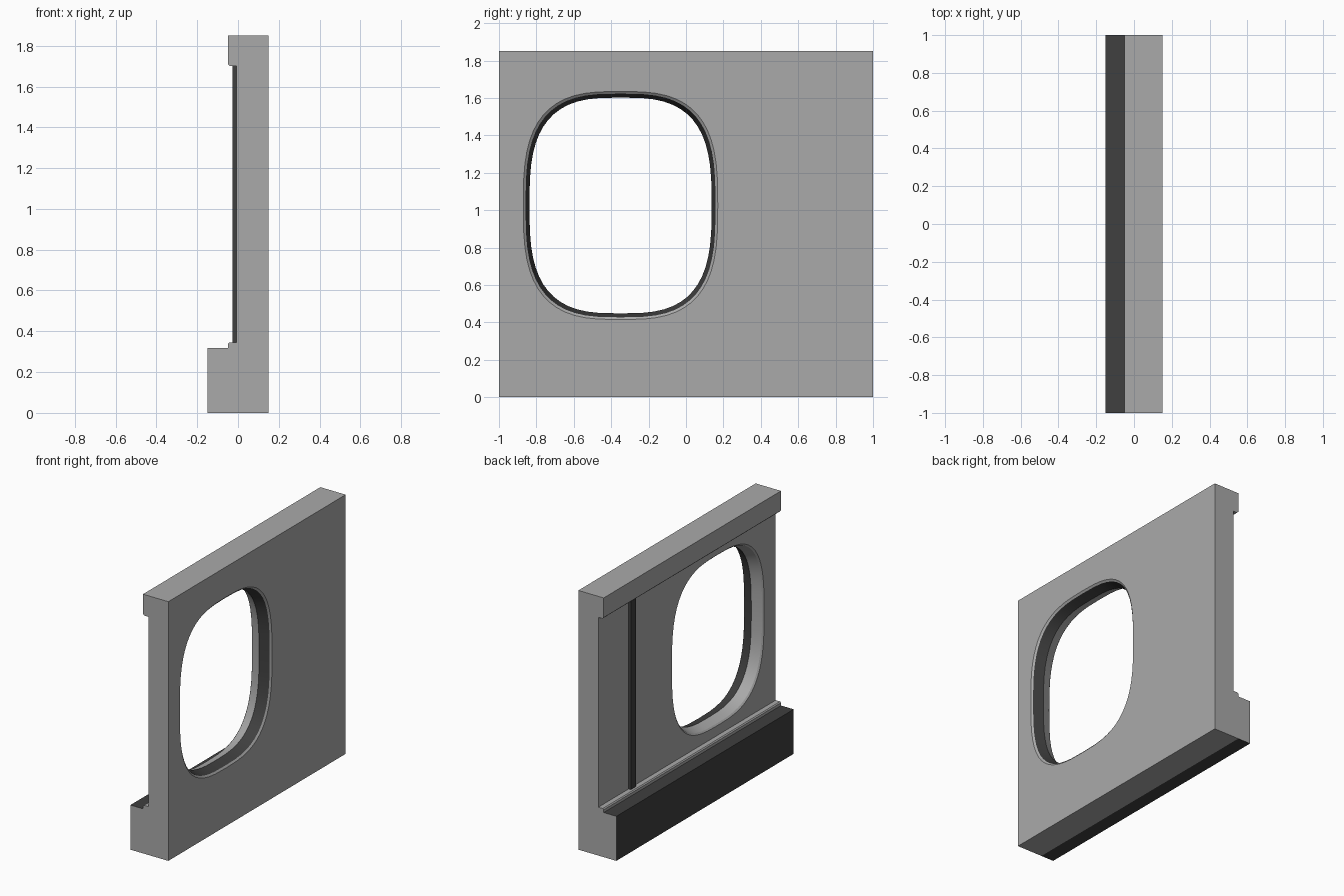
import bpy, bmesh, math

cube = bpy.data.objects.get("Cube")
if cube:
    bpy.data.objects.remove(cube, do_unlink=True)


def material(name, value):
    m = bpy.data.materials.new(name)
    m.use_nodes = True
    colour = (value, value, value, 1)
    m.diffuse_color = colour
    m.node_tree.nodes["Principled BSDF"].inputs["Base Color"].default_value = colour
    return m


GREY, DARK = 0, 1
MATS = [material("panel grey", 0.40), material("dark rubber", 0.05)]


def finish(name, bm):
    bmesh.ops.recalc_face_normals(bm, faces=bm.faces)
    mesh = bpy.data.meshes.new(name)
    bm.to_mesh(mesh)
    bm.free()
    for m in MATS:
        mesh.materials.append(m)
    obj = bpy.data.objects.new(name, mesh)
    bpy.context.collection.objects.link(obj)
    return obj


def loft(rings):
    """Join equal closed rings of points with quads and cap both ends."""
    bm = bmesh.new()
    rows = [[bm.verts.new(p) for p in ring] for ring in rings]
    bands = []
    for a, b in zip(rows, rows[1:]):
        n = len(a)
        bands.append([bm.faces.new((a[i], a[(i + 1) % n], b[(i + 1) % n], b[i]))
                      for i in range(n)])
    caps = [bm.faces.new(rows[0]), bm.faces.new(rows[-1])]
    return bm, bands, caps


def extrude_profile(profile, y0, y1):
    return loft([[(x, y, z) for x, z in profile] for y in (y0, y1)])


# Wall panel: side profile with top header and bottom rail
FACE = -0.008
profile = [(0.15, 0), (0.15, 1.85), (-0.05, 1.85), (-0.05, 1.71), (-0.04, 1.70),
           (FACE, 1.70), (FACE, 0.345), (-0.043, 0.345), (-0.05, 0.338), (-0.05, 0)]
wall = finish("wall_panel", extrude_profile(profile, -1, 1)[0])


# Window cutter: rounded opening, narrowest in the middle of the wall
def opening(x, grow, sides=56, power=3.0):
    ring = []
    for i in range(sides):
        a = 2 * math.pi * i / sides
        c, s = math.cos(a), math.sin(a)
        y = math.copysign(abs(c) ** (2 / power), c) * (0.52 + grow)
        z = math.copysign(abs(s) ** (2 / power), s) * (0.61 + grow)
        ring.append((x, y - 0.35, z + 1.025))
    return ring


steps = [(-0.018, 0.01), (0.002, -0.01), (0.07, -0.033), (0.14, -0.012), (0.16, 0.012)]
bm, bands, caps = loft([opening(x, g) for x, g in steps])
for f in bands[2]:
    f.material_index = DARK
cutter = finish("window_cutter", bm)
cutter.hide_render = True

cut = wall.modifiers.new("window", "BOOLEAN")
cut.operation = "DIFFERENCE"
cut.solver = "EXACT"
cut.object = cutter
bpy.context.view_layer.objects.active = wall
wall.select_set(True)
bpy.ops.object.modifier_apply(modifier=cut.name)
bpy.data.objects.remove(cutter, do_unlink=True)
bpy.ops.object.shade_smooth_by_angle(angle=math.radians(15))

# Skirting ledge: dark along its length, grey at both ends
ledge = [(-0.15, 0), (-0.15, 0.318), (-0.05, 0.318), (-0.05, 0)]
bm, bands, caps = extrude_profile(ledge, -1, 1)
for f in bands[0]:
    f.material_index = DARK
bm.faces.remove(bands[0][2])
finish("skirting_ledge", bm)

# Vertical seal strip on the inner face
strip = [(FACE, 0.345), (FACE, 1.70), (-0.026, 1.70), (-0.026, 0.345)]
bm, bands, caps = extrude_profile(strip, 0.60, 0.66)
for f in bm.faces:
    f.material_index = DARK
finish("seal_strip", bm)
